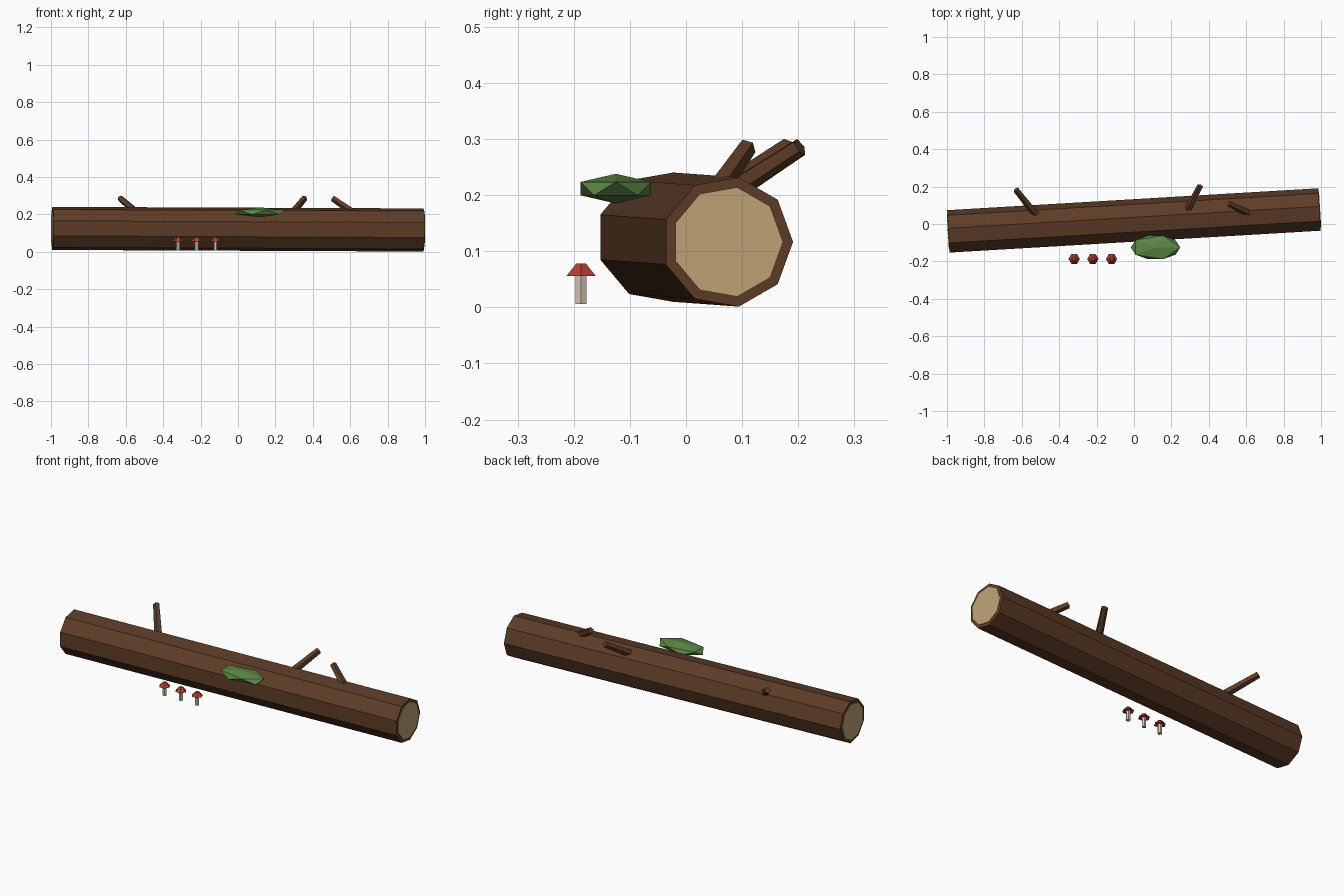
import bpy, bmesh
from mathutils import Vector, Matrix

if "Cube" in bpy.data.objects:
    bpy.data.objects.remove(bpy.data.objects["Cube"])


def material(name, rgb):
    m = bpy.data.materials.new(name)
    m.diffuse_color = (*rgb, 1)
    m.use_nodes = True
    m.node_tree.nodes["Principled BSDF"].inputs["Base Color"].default_value = m.diffuse_color
    return m


bark = material("bark", (0.11, 0.045, 0.02))
wood = material("cut_wood", (0.52, 0.37, 0.18))
green = material("moss_green", (0.11, 0.24, 0.06))
red = material("cap_red", (0.45, 0.05, 0.04))
cream = material("stem_cream", (0.65, 0.57, 0.46))


def add_object(name, bm, mat):
    bmesh.ops.recalc_face_normals(bm, faces=bm.faces)
    me = bpy.data.meshes.new(name)
    bm.to_mesh(me)
    bm.free()
    me.materials.append(mat)
    ob = bpy.data.objects.new(name, me)
    bpy.context.collection.objects.link(ob)
    return ob


def prism(name, start, end, r0, r1, sides, mat):
    """Flat-sided tapered cylinder between two points; first corner lies level."""
    a, b = Vector(start), Vector(end)
    axis = (b - a).normalized()
    u = Vector((0, 0, 1)).cross(axis)
    u = u.normalized() if u.length > 1e-4 else Vector((1, 0, 0))
    v = axis.cross(u)
    # local x, y, z become u, v, axis
    frame = Matrix((u, v, axis)).transposed().to_4x4()
    bm = bmesh.new()
    bmesh.ops.create_cone(bm, cap_ends=True, segments=sides, radius1=r0,
                          radius2=r1, depth=(b - a).length)
    # the primitive starts at +y, so turn it to start at +x
    bmesh.ops.rotate(bm, verts=bm.verts, matrix=Matrix.Rotation(-1.5707963, 3, 'Z'))
    bm.transform(Matrix.Translation((a + b) / 2) @ frame)
    return add_object(name, bm, mat)


# log trunk, slightly turned and tilted
left, right = Vector((-0.992, -0.043, 0.125)), Vector((0.992, 0.074, 0.1165))
axis = (right - left).normalized()
prism("log", left, right, 0.117, 0.117, 9, bark)

# pale cut faces
for name, p, d in (("cut_face_left", left, -axis), ("cut_face_right", right, axis)):
    # built along +axis at both ends so the corners line up with the bark
    a, b = sorted((p - d * 0.01, p + d * 0.003), key=lambda q: q.x)
    prism(name, a, b, 0.099, 0.099, 9, wood)

# broken branch stubs, rooted inside the log
for i, (root, tip) in enumerate((
        ((-0.525, 0.052, 0.196), (-0.630, 0.184, 0.286)),
        ((0.285, 0.070, 0.200), (0.355, 0.203, 0.286)),
        ((0.620, 0.055, 0.208), (0.508, 0.109, 0.285)))):
    prism(f"branch_{i + 1}", root, tip, 0.021, 0.017, 5, bark)

# moss clump
bm = bmesh.new()
bmesh.ops.create_icosphere(bm, subdivisions=1, radius=1)
bm.transform(Matrix.Translation((0.115, -0.125, 0.2115))
             @ Matrix.Diagonal((0.148, 0.074, 0.0265, 1)))
add_object("moss", bm, green)

# row of mushrooms
for i, x in enumerate((-0.32, -0.22, -0.12)):
    y = -0.187
    prism(f"mushroom_stem_{i + 1}", (x, y, 0.006), (x, y, 0.058), 0.0115, 0.0115, 6, cream)
    prism(f"mushroom_cap_{i + 1}", (x, y, 0.056), (x, y, 0.078), 0.03, 0.010, 6, red)
